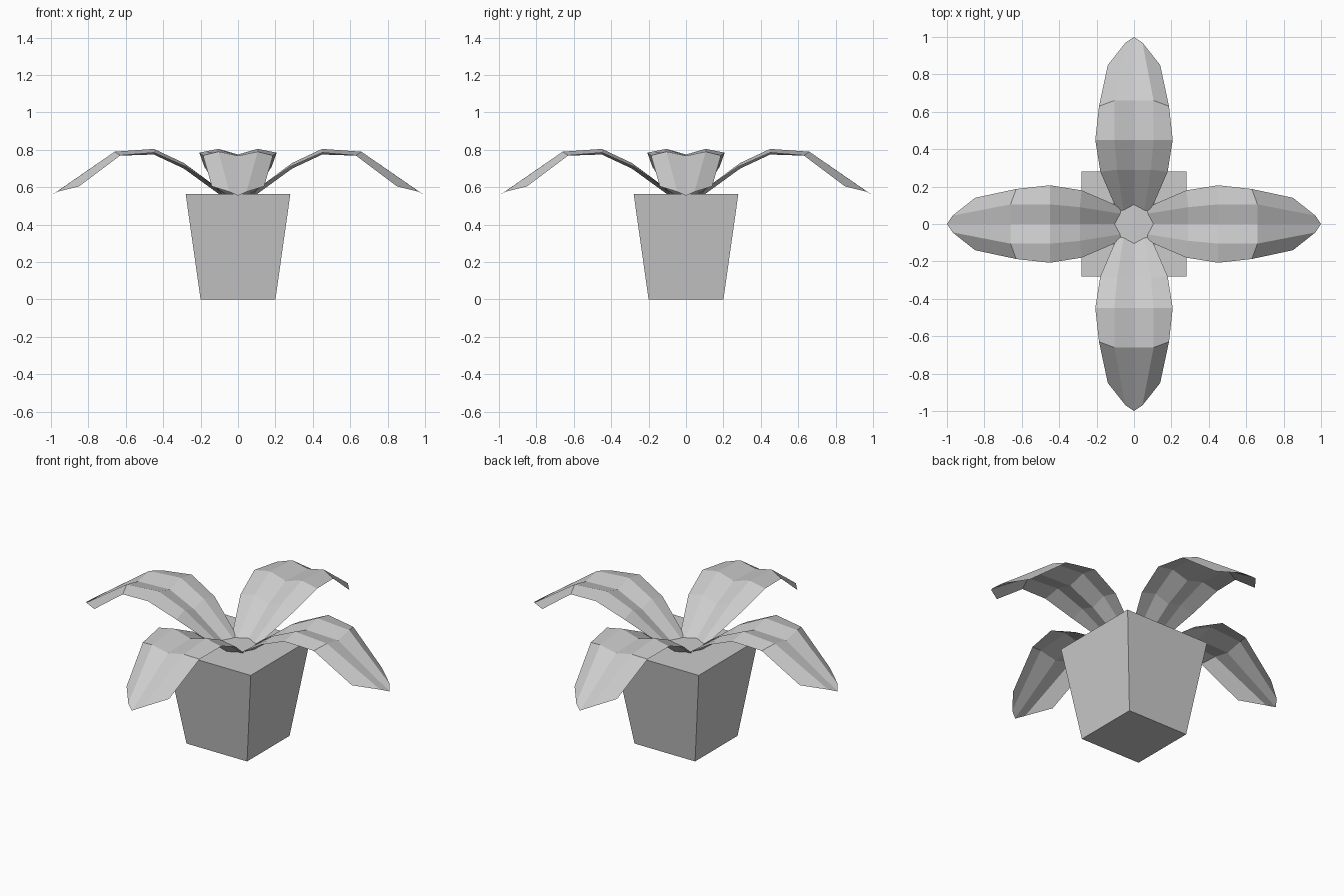
import bpy, math

if "Cube" in bpy.data.objects:
    bpy.data.objects.remove(bpy.data.objects["Cube"])

def make_object(name, verts, faces):
    mesh = bpy.data.meshes.new(name)
    mesh.from_pydata(verts, [], faces)
    mesh.update()
    obj = bpy.data.objects.new(name, mesh)
    bpy.context.collection.objects.link(obj)
    return obj

# Pot: four-sided bucket that widens upward
bpy.ops.mesh.primitive_cone_add(vertices=4, radius1=0.20 * math.sqrt(2),
                                radius2=0.28 * math.sqrt(2), depth=0.565,
                                location=(0, 0, 0.2825))
pot = bpy.context.object
pot.name = "pot"
pot.rotation_euler.z = math.pi / 4

# Leaf rows from root to tip: midrib, fold and rim points as (out, side, up)
rows = [
    [(0.09, 0, 0.555), (0.07, 0.055, 0.562), (0.06, 0.085, 0.56)],
    [(0.29, 0, 0.70), (0.29, 0.09, 0.73), (0.28, 0.18, 0.71)],
    [(0.45, 0, 0.775), (0.45, 0.105, 0.805), (0.45, 0.207, 0.785)],
    [(0.66, 0, 0.768), (0.66, 0.105, 0.79), (0.63, 0.187, 0.77)],
    [(1.00, 0, 0.555), (0.97, 0.045, 0.575), (0.85, 0.14, 0.605)],
]

def leaf(index):
    # Mirror each half row across the midrib to get five points
    verts = []
    for mid, fold, rim in rows:
        flip = lambda p: (p[0], -p[1], p[2])
        verts += [flip(rim), flip(fold), mid, fold, rim]
    faces = [(5 * r + c, 5 * r + 5 + c, 5 * r + 6 + c, 5 * r + 1 + c)
             for r in range(len(rows) - 1) for c in range(4)]
    faces = [f[::1] for f in faces]
    obj = make_object(f"leaf_{index + 1}", verts, faces)
    obj.rotation_euler.z = index * math.pi / 2

# Four drooping leaves around the pot
for i in range(4):
    leaf(i)
